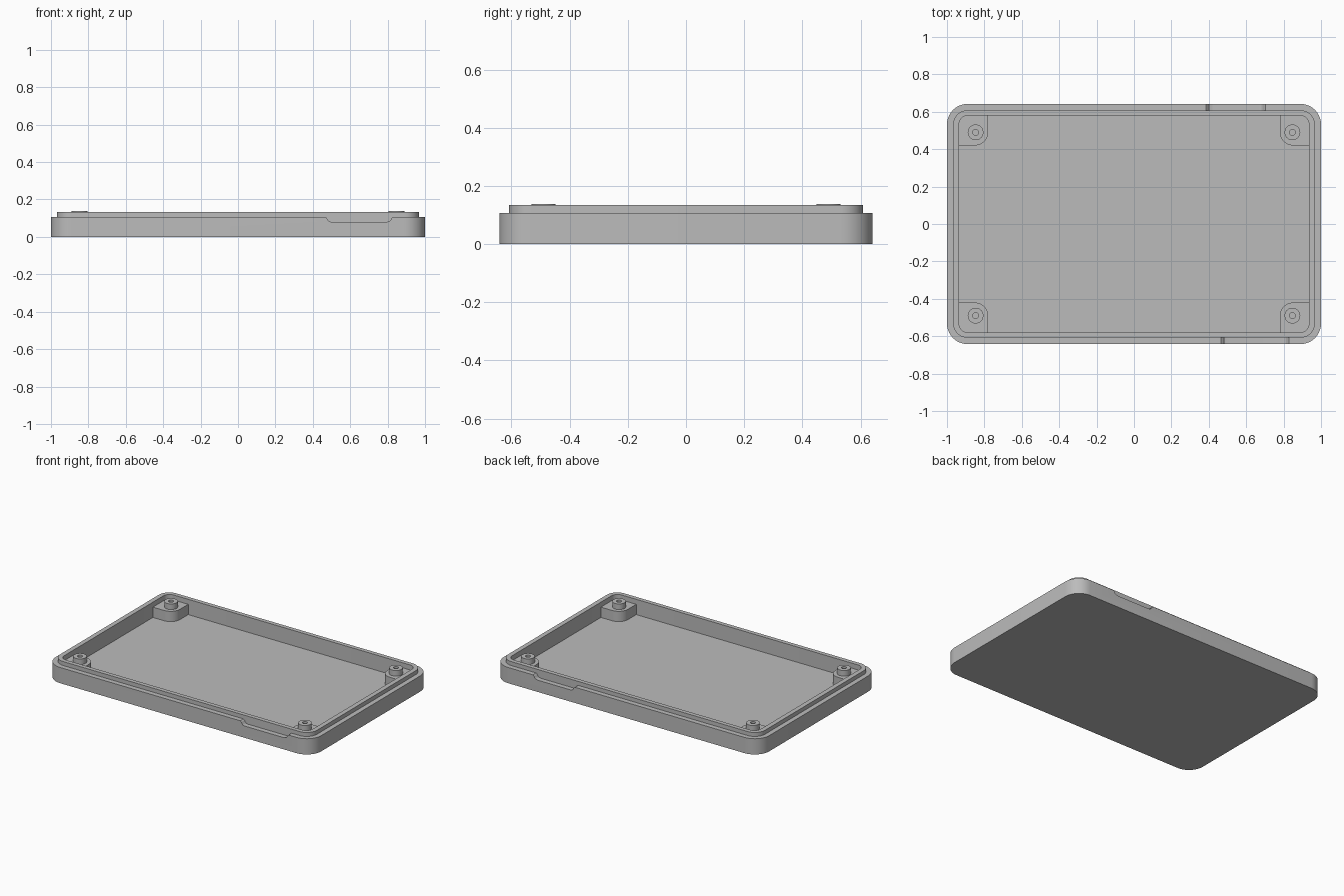
import bpy, bmesh
from math import cos, sin, pi, radians

cube = bpy.data.objects.get("Cube")
if cube:
    bpy.data.objects.remove(cube, do_unlink=True)

GREY = (0.5, 0.5, 0.5, 1)
mat = bpy.data.materials.new("plain grey")
mat.use_nodes = True
mat.diffuse_color = GREY
mat.node_tree.nodes["Principled BSDF"].inputs["Base Color"].default_value = GREY

FLOOR, RIM, LIP_TOP = 0.03, 0.107, 0.134
PAD_TOP, BOSS_TOP = 0.10, 0.138
SEGS = 10


def arc(cx, cy, r, start, end):
    return [(cx + r * cos(start + (end - start) * i / SEGS),
             cy + r * sin(start + (end - start) * i / SEGS)) for i in range(SEGS + 1)]


def rounded_rect(hx, hy, r):
    pts = []
    for q, (sx, sy) in enumerate([(1, 1), (-1, 1), (-1, -1), (1, -1)]):
        pts += arc(sx * (hx - r), sy * (hy - r), r, q * pi / 2, (q + 1) * pi / 2)
    return pts


def finish(name, bm, smooth=True):
    bmesh.ops.remove_doubles(bm, verts=bm.verts, dist=1e-5)
    bmesh.ops.recalc_face_normals(bm, faces=bm.faces)
    mesh = bpy.data.meshes.new(name)
    bm.to_mesh(mesh)
    bm.free()
    mesh.materials.append(mat)
    ob = bpy.data.objects.new(name, mesh)
    bpy.context.collection.objects.link(ob)
    if smooth:
        shade(ob)
    return ob


def shade(ob):
    bpy.ops.object.select_all(action='DESELECT')
    ob.select_set(True)
    bpy.context.view_layer.objects.active = ob
    bpy.ops.object.shade_smooth_by_angle(angle=radians(30))


def loft(name, loops, closed=False, at=(0, 0)):
    """Skin a stack of (outline, z); closed joins last to first, else ends are capped."""
    bm = bmesh.new()
    rings = [[bm.verts.new((x + at[0], y + at[1], z)) for x, y in pts] for pts, z in loops]
    pairs = list(zip(rings, rings[1:]))
    if closed:
        pairs.append((rings[-1], rings[0]))
    else:
        bm.faces.new(rings[0])
        bm.faces.new(rings[-1])
    for a, b in pairs:
        for i in range(len(a)):
            j = (i + 1) % len(a)
            bm.faces.new((a[i], a[j], b[j], b[i]))
    return finish(name, bm)


# Tray base: floor and outer wall
outer = rounded_rect(1.0, 0.642, 0.11)
well = rounded_rect(0.95, 0.594, 0.055)
base = loft("tray_base", [(outer, 0), (outer, RIM), (well, RIM), (well, FLOOR)])


# Thumb notches cut into the outer wall, front and back
def cut_notch(cx, half, y0, y1):
    side = [(half + 0.005, 0.12), (half + 0.005, RIM + 0.001), (half - 0.005, 0.1),
            (half - 0.01, 0.09), (half - 0.017, 0.083), (half - 0.03, 0.08)]
    profile = [(-x, z) for x, z in side] + side[::-1]
    bm = bmesh.new()
    face = bm.faces.new([bm.verts.new((cx + x, y0, z)) for x, z in profile])
    ext = bmesh.ops.extrude_face_region(bm, geom=[face])
    moved = [v for v in ext["geom"] if isinstance(v, bmesh.types.BMVert)]
    bmesh.ops.translate(bm, verts=moved, vec=(0, y1 - y0, 0))
    cutter = finish("notch_cutter", bm, smooth=False)
    cutter.hide_render = True
    mod = base.modifiers.new("notch", 'BOOLEAN')
    mod.operation = 'DIFFERENCE'
    mod.solver = 'EXACT'
    mod.object = cutter
    bpy.context.view_layer.objects.active = base
    bpy.ops.object.modifier_apply(modifier=mod.name)
    bpy.data.objects.remove(cutter, do_unlink=True)


cut_notch(0.648, 0.178, -0.7, -0.6)
cut_notch(0.545, 0.155, 0.6, 0.7)
shade(base)

# Raised lip lining the wall
lip_out = rounded_rect(0.967, 0.608, 0.077)
lip_in = rounded_rect(0.935, 0.579, 0.045)
loft("inner_lip", [(lip_out, 0.02), (lip_out, LIP_TOP), (lip_in, LIP_TOP), (lip_in, 0.02)],
     closed=True)

# Corner pads with hollow screw bosses
boss_out = rounded_rect(0.042, 0.042, 0.042)
boss_in = rounded_rect(0.016, 0.016, 0.016)
pad = [(0.78, 0.594), (0.95, 0.594), (0.95, 0.42)] + arc(0.85, 0.49, 0.07, 1.5 * pi, pi)
for sx, side in ((1, "left"), (-1, "right")):
    for sy, end in ((1, "back"), (-1, "front")):
        outline = [(sx * x, sy * y) for x, y in pad]
        loft(f"corner_pad_{end}_{side}", [(outline, 0.02), (outline, PAD_TOP)])
        loft(f"screw_boss_{end}_{side}",
             [(boss_out, PAD_TOP - 0.01), (boss_out, BOSS_TOP),
              (boss_in, BOSS_TOP), (boss_in, PAD_TOP - 0.01)],
             closed=True, at=(sx * 0.847, sy * 0.49))
